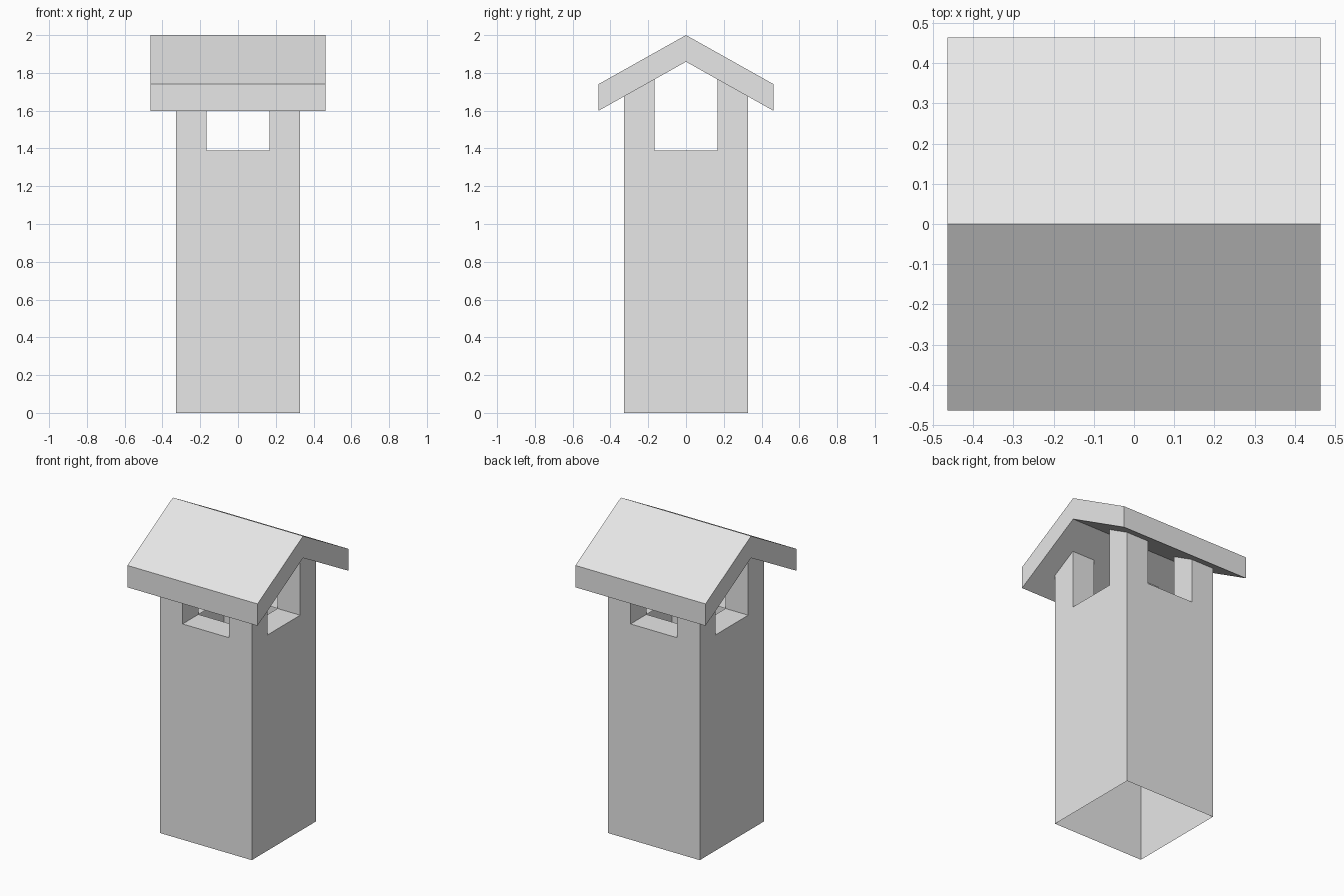
import bpy
import bmesh
from mathutils import Matrix

WALL, GAP, SILL = 0.327, 0.166, 1.39        # half width, half opening, sill height
EAVE, RIDGE, THICK, DROP = 0.464, 2.0, 0.141, 0.26

old = bpy.data.objects.get("Cube")
if old:
    bpy.data.objects.remove(old, do_unlink=True)

grey = bpy.data.materials.new("plain grey")
grey.use_nodes = True
colour = (0.8, 0.8, 0.8, 1)
grey.diffuse_color = colour
grey.node_tree.nodes["Principled BSDF"].inputs["Base Color"].default_value = colour


def finish(name, bm):
    mesh = bpy.data.meshes.new(name)
    bm.to_mesh(mesh)
    bm.free()
    mesh.materials.append(grey)
    obj = bpy.data.objects.new(name, mesh)
    bpy.context.collection.objects.link(obj)


def under_roof(y):
    """Height of the roof underside at depth y."""
    return RIDGE - THICK - DROP * abs(y) / EAVE


def add_face(bm, turn, points):
    """Add a face turned about z; a height of None reaches up to the roof."""
    verts = []
    for x, y, z in points:
        v = turn @ Matrix.Translation((x, y, 0)).translation
        v.z = under_roof(v.y) if z is None else z
        verts.append(bm.verts.new(v))
    bm.faces.new(verts)


# Hollow tower: four notched walls, corner posts and a ring of sills
bm = bmesh.new()
for quarter in range(4):
    turn = Matrix.Rotation(quarter * 1.5707963, 3, 'Z')
    # Outer wall with its two post fronts
    add_face(bm, turn, [(-WALL, -WALL, 0), (WALL, -WALL, 0), (WALL, -WALL, None),
                        (GAP, -WALL, None), (GAP, -WALL, SILL),
                        (-GAP, -WALL, SILL), (-GAP, -WALL, None), (-WALL, -WALL, None)])
    # Sill
    add_face(bm, turn, [(-GAP, -WALL, SILL), (GAP, -WALL, SILL),
                        (GAP, -GAP, SILL), (-GAP, -GAP, SILL)])
    # Inner faces of one post
    add_face(bm, turn, [(-GAP, -WALL, SILL), (-GAP, -GAP, SILL),
                        (-GAP, -GAP, None), (-GAP, -WALL, None)])
    add_face(bm, turn, [(-GAP, -GAP, SILL), (-WALL, -GAP, SILL),
                        (-WALL, -GAP, None), (-GAP, -GAP, None)])
bmesh.ops.remove_doubles(bm, verts=bm.verts, dist=0.0005)
finish("tower", bm)

# Gabled roof: chevron profile pushed along x
bm = bmesh.new()
top = [(-EAVE, RIDGE - DROP), (0, RIDGE), (EAVE, RIDGE - DROP)]
for (y0, z0), (y1, z1) in zip(top, top[1:]):
    profile = [(y0, z0 - THICK), (y1, z1 - THICK), (y1, z1), (y0, z0)]
    left, right = ([bm.verts.new((x, y, z)) for y, z in profile] for x in (EAVE, -EAVE))
    bm.faces.new(left)
    bm.faces.new(right[::-1])
    for i in range(4):
        j = (i + 1) % 4
        if 0 not in (profile[i][0], profile[j][0]) or profile[i][0] != profile[j][0]:
            bm.faces.new((left[i], right[i], right[j], left[j]))
bmesh.ops.remove_doubles(bm, verts=bm.verts, dist=0.0005)
bmesh.ops.recalc_face_normals(bm, faces=bm.faces)
finish("roof", bm)
